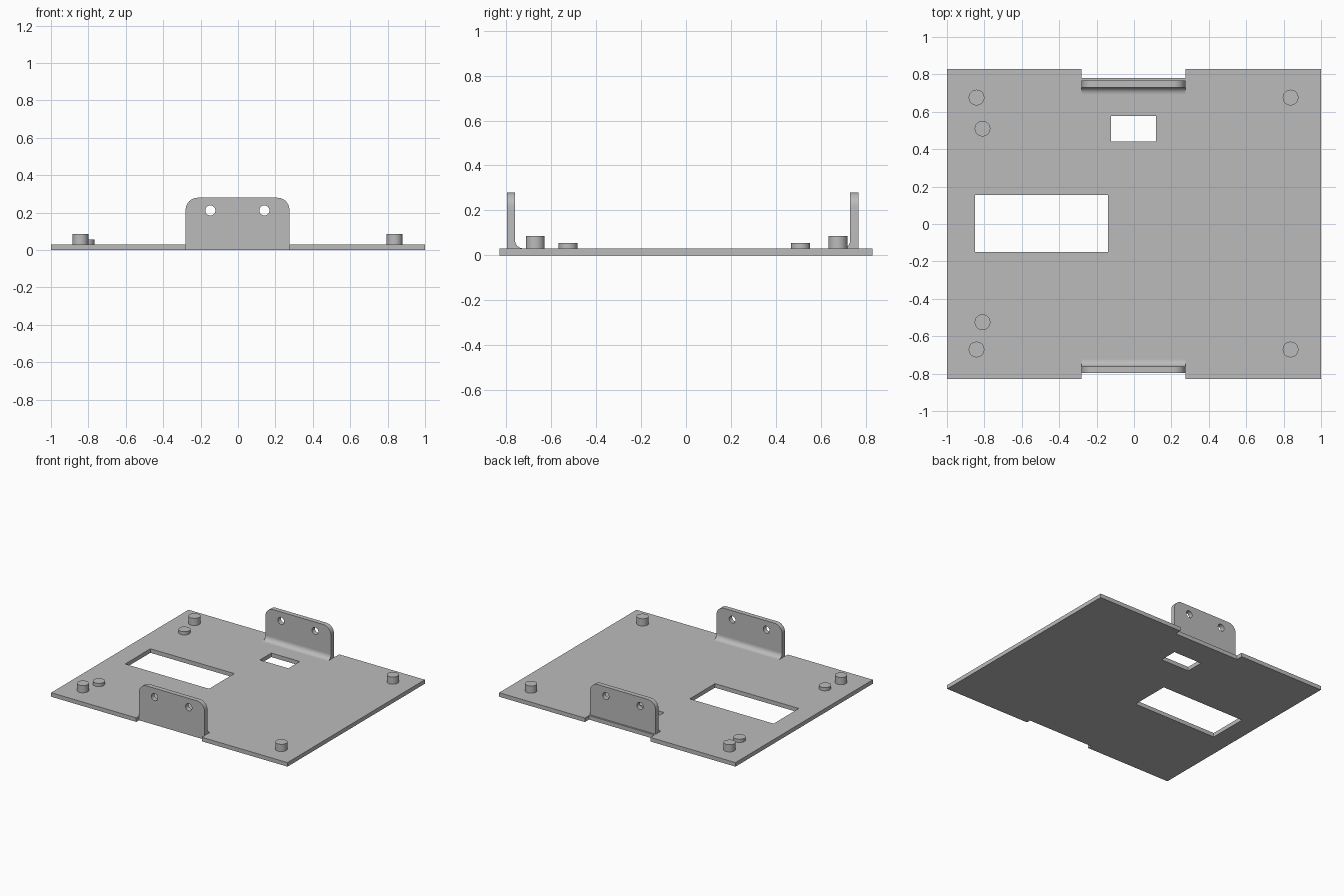
import bpy, bmesh
from math import pi, sin, cos, radians
from mathutils import Euler

cube = bpy.data.objects.get("Cube")
if cube:
    bpy.data.objects.remove(cube, do_unlink=True)

grey = bpy.data.materials.new("light grey")
grey.use_nodes = True
grey.diffuse_color = (0.5, 0.5, 0.5, 1)
grey.node_tree.nodes["Principled BSDF"].inputs["Base Color"].default_value = (0.5, 0.5, 0.5, 1)

PLATE_H = 0.031
TAB_L, TAB_R, TAB_H, CORNER = -0.28, 0.275, 0.28, 0.065


def arc(cx, cy, r, start, end, n):
    angles = [radians(start + (end - start) * i / n) for i in range(n + 1)]
    return [(cx + r * cos(a), cy + r * sin(a)) for a in angles]


def rect(x0, y0, x1, y1):
    return [(x0, y0), (x1, y0), (x1, y1), (x0, y1)]


def slab(name, loops, thickness, location, rotation=(0, 0, 0)):
    """Extrude a flat outline; every loop after the first is a hole."""
    curve = bpy.data.curves.new(name, 'CURVE')
    curve.dimensions = '2D'
    curve.fill_mode = 'BOTH'
    curve.extrude = thickness / 2
    for pts in loops:
        spline = curve.splines.new('POLY')
        spline.points.add(len(pts) - 1)
        for p, (x, y) in zip(spline.points, pts):
            p.co = (x, y, 0, 1)
        spline.use_cyclic_u = True
    obj = bpy.data.objects.new(name, curve)
    bpy.context.collection.objects.link(obj)
    bpy.ops.object.select_all(action='DESELECT')
    obj.select_set(True)
    bpy.context.view_layer.objects.active = obj
    bpy.ops.object.convert(target='MESH')
    obj = bpy.context.object
    # Weld the caps to the walls and bake the placement
    bm = bmesh.new()
    bm.from_mesh(obj.data)
    bmesh.ops.remove_doubles(bm, verts=bm.verts, dist=0.0001)
    bmesh.ops.recalc_face_normals(bm, faces=bm.faces)
    bm.transform(Euler(rotation).to_matrix().to_4x4())
    bm.to_mesh(obj.data)
    bm.free()
    obj.location = location
    obj.data.materials.clear()
    obj.data.materials.append(grey)
    bpy.ops.object.shade_smooth_by_angle(angle=radians(30))
    return obj


# Base plate with edge notches and two windows
front, back = -0.797, 0.78
outline = [(-1, -0.83), (TAB_L, -0.83), (TAB_L, front), (TAB_R, front), (TAB_R, -0.83), (1, -0.83),
           (1, 0.83), (TAB_R, 0.83), (TAB_R, back), (TAB_L, back), (TAB_L, 0.83), (-1, 0.83)]
slab("base_plate",
     [outline, rect(-0.85, -0.15, -0.14, 0.155), rect(-0.123, 0.44, 0.118, 0.578)],
     PLATE_H, (0, 0, PLATE_H / 2))

# Upright tabs with rounded top corners, screw holes and an inner fillet
tab = ([(TAB_L, 0), (TAB_R, 0)]
       + arc(TAB_R - CORNER, TAB_H - CORNER, CORNER, 0, 90, 10)
       + arc(TAB_L + CORNER, TAB_H - CORNER, CORNER, 90, 180, 10))
holes = [arc(x, 0.212, 0.027, 0, 345, 23) for x in (-0.148, 0.141)]
mid_x = (TAB_L + TAB_R) / 2
FIL = 0.036
for side, centre, inward in (("front", -0.779, 1), ("back", 0.749, -1)):
    slab(side + "_tab", [tab] + holes, 0.036, (0, centre, 0), (pi / 2, 0, 0))
    curve = [(inward * u, v) for u, v in arc(FIL, FIL, FIL, 180, 270, 8)]
    slab(side + "_tab_fillet", [[(0, 0)] + curve], TAB_R - TAB_L,
         (mid_x, centre + inward * 0.018, PLATE_H), (pi / 2, 0, pi / 2))

# Round standoffs: four tall corner ones and two short ones
posts = [("corner_standoff", x, y, 0.086) for x in (-0.842, 0.837) for y in (-0.671, 0.676)]
posts += [("short_standoff", -0.81, y, 0.056) for y in (-0.525, 0.51)]
for name, x, y, top in posts:
    bpy.ops.mesh.primitive_cylinder_add(vertices=32, radius=0.042, depth=top - 0.01,
                                        location=(x, y, (top + 0.01) / 2))
    post = bpy.context.object
    post.name = name
    post.data.materials.append(grey)
    bpy.ops.object.shade_smooth_by_angle(angle=radians(30))
